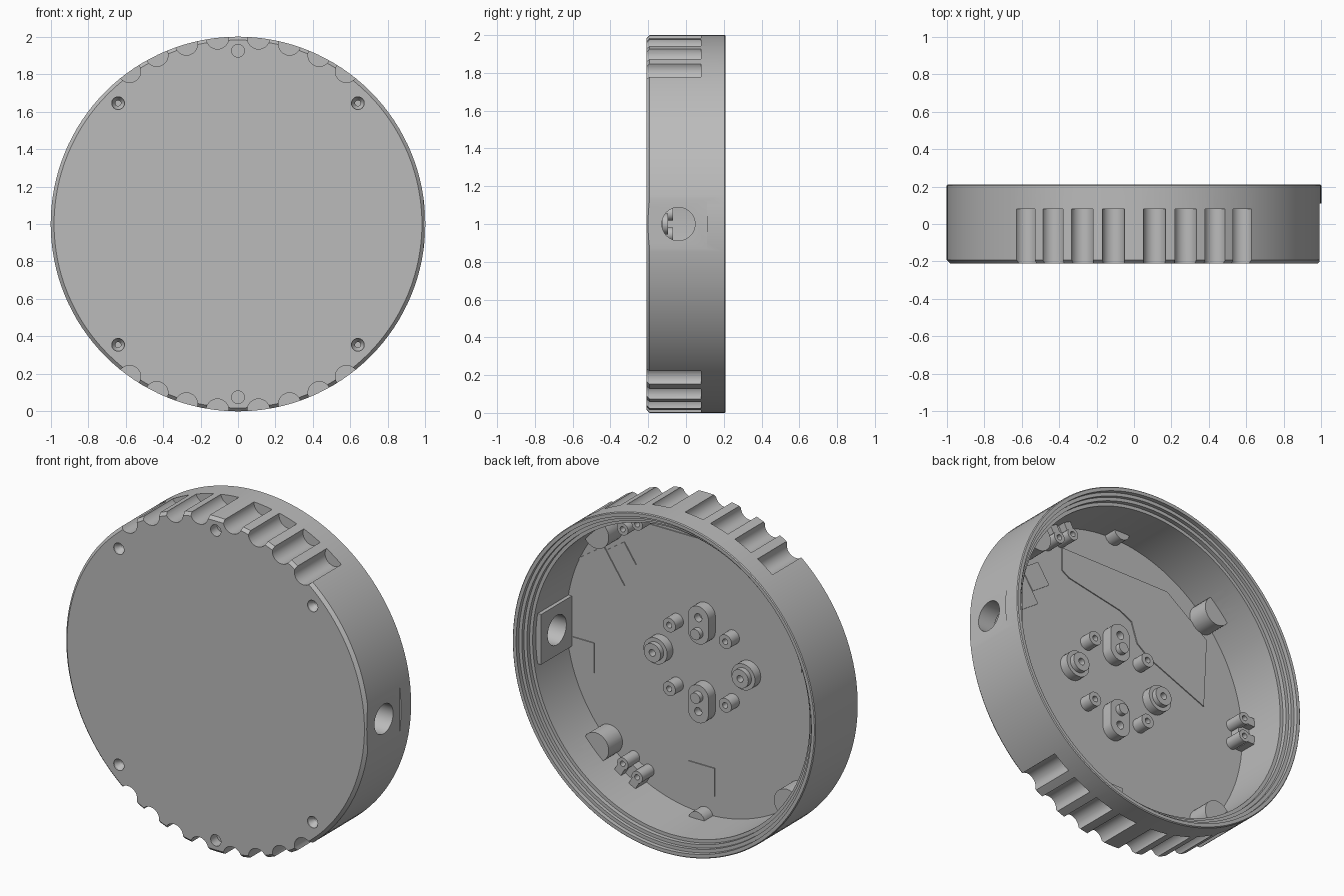
import bpy, bmesh, math
from mathutils import Matrix, Vector

cube = bpy.data.objects.get("Cube")
if cube:
    bpy.data.objects.remove(cube, do_unlink=True)

grey = bpy.data.materials.new("plain grey")
grey.use_nodes = True
colour = (0.5, 0.5, 0.5, 1)
grey.diffuse_color = colour
grey.node_tree.nodes["Principled BSDF"].inputs["Base Color"].default_value = colour

FRONT, FLOOR, BACK, MID = -0.21, -0.18, 0.21, 1.0
BASE = FLOOR - 0.01


def finish(name, bm):
    bmesh.ops.recalc_face_normals(bm, faces=bm.faces)
    mesh = bpy.data.meshes.new(name)
    bm.to_mesh(mesh)
    bm.free()
    mesh.materials.append(grey)
    ob = bpy.data.objects.new(name, mesh)
    bpy.context.collection.objects.link(ob)
    return ob


def lathe(name, profile, x=0, z=0, steps=32):
    """Turn a (radius, y) profile round an axis along y; z is measured from the disc centre."""
    bm = bmesh.new()
    verts = [bm.verts.new((r, y, 0)) for r, y in profile]
    edges = [bm.edges.new(p) for p in zip(verts, verts[1:])]
    bmesh.ops.spin(bm, geom=verts + edges, cent=(0, 0, 0), axis=(0, 1, 0),
                   angle=math.tau, steps=steps)
    bmesh.ops.remove_doubles(bm, verts=bm.verts, dist=1e-5)
    bmesh.ops.translate(bm, verts=bm.verts, vec=(x, 0, MID + z))
    return finish(name, bm)


def rod(name, r, y0, y1, x=0, z=0):
    return lathe(name, [(0, y0), (r, y0), (r, y1), (0, y1)], x, z)


def prism(name, points, y0, y1):
    """Extrude an (x, z) outline along y."""
    bm = bmesh.new()
    face = bm.faces.new([bm.verts.new((x, y0, MID + z)) for x, z in points])
    ext = bmesh.ops.extrude_face_region(bm, geom=[face])["geom"]
    bmesh.ops.translate(bm, vec=(0, y1 - y0, 0),
                        verts=[v for v in ext if isinstance(v, bmesh.types.BMVert)])
    return finish(name, bm)


def rect(w, h, x=0, z=0, turn=0):
    rot = Matrix.Rotation(turn, 2)
    corners = [(-w, -h), (w, -h), (w, h), (-w, h)]
    return [Vector((x, z)) + rot @ Vector(c) / 2 for c in corners]


def combine(target, tool, operation):
    mod = target.modifiers.new(operation, "BOOLEAN")
    mod.operation, mod.object, mod.solver = operation, tool, "EXACT"
    bpy.context.view_layer.objects.active = target
    bpy.ops.object.modifier_apply(modifier=mod.name)
    bpy.data.objects.remove(tool, do_unlink=True)


# Dished housing with a chamfered front edge and a stepped back rim
housing = lathe("housing", [
    (0, FRONT), (0.982, FRONT), (1, FRONT + 0.018), (1, BACK - 0.005), (0.995, BACK),
    (0.975, BACK), (0.975, 0.185), (0.955, 0.185), (0.955, 0.165), (0.935, 0.165),
    (0.935, 0.14), (0.915, 0.14), (0.915, FLOOR), (0, FLOOR)], steps=128)

# Inner wall lugs behind the screw holes, and the pad behind the side port
screws = [(sx * 0.64, sz * 0.645) for sx in (-1, 1) for sz in (-1, 1)]
pins = [(0, 0.925), (0, -0.925)]
for x, z in screws:
    combine(housing, rod("lug", 0.085, BASE, -0.05, x * 0.985, z * 0.985), "UNION")
for x, z in pins:
    combine(housing, rod("pin_lug", 0.053, BASE, -0.1, x, z), "UNION")
combine(housing, prism("port_pad", rect(0.07, 0.3, 0.915), BASE, 0.11), "UNION")

# Grip scallops along the top and bottom
for sz in (-1, 1):
    for sx in (-1, 1):
        for i in range(4):
            a = math.radians(6.3 + 9.7 * i)
            tool = rod("scallop", 0.06, -0.3, 0.08, sx * math.sin(a), sz * math.cos(a))
            combine(housing, tool, "DIFFERENCE")

# Countersunk screw holes and plain pin holes in the front
for x, z in screws:
    cone = [(0, -0.25), (0.034, -0.25), (0.034, FRONT + 0.01), (0.015, -0.17),
            (0.015, -0.12), (0, -0.12)]
    combine(housing, lathe("screw_hole", cone, x, z), "DIFFERENCE")
for x, z in pins:
    combine(housing, rod("pin_hole", 0.034, -0.25, -0.15, x, z), "DIFFERENCE")

# Flat and round port on the left side
combine(housing, prism("side_flat", rect(0.1, 0.27, 1.041), -0.3, 0.11), "DIFFERENCE")
bm = bmesh.new()
bmesh.ops.create_cone(bm, cap_ends=True, segments=48, radius1=0.088, radius2=0.088, depth=0.3,
                      matrix=Matrix.Translation((0.95, -0.04, MID))
                      @ Matrix.Rotation(math.pi / 2, 4, "Y"))
combine(housing, finish("side_port", bm), "DIFFERENCE")
parts = [housing]


def post(name, r, hole, top, x, z):
    profile = [(0, BASE), (r, BASE), (r, top), (hole, top), (hole, top - 0.05), (0, top - 0.05)]
    parts.append(lathe(name, profile, x, z))


# Small posts and stepped round bosses on the floor
for sx in (-1, 1):
    for sz in (-1, 1):
        post("small_post", 0.042, 0.017, -0.105, sx * 0.185, sz * 0.19)
    post("round_boss", 0.078, 0.045, -0.125, sx * 0.29, 0)
    post("boss_collar", 0.055, 0.02, -0.095, sx * 0.29, 0)

# Oblong bosses, each with a pin and a hole
for s in (-1, 1):
    outline = []
    for i in range(32):
        a = math.tau * (i + 0.5) / 32
        outline.append((0.068 * math.cos(a),
                        s * 0.235 + 0.068 * math.sin(a) + math.copysign(0.045, math.sin(a))))
    boss = prism("oblong_boss", outline, BASE, -0.115)
    combine(boss, rod("boss_hole", 0.024, -0.16, 0, 0, s * 0.28), "DIFFERENCE")
    parts.append(boss)
    parts.append(rod("boss_pin", 0.032, -0.13, -0.085, 0, s * 0.19))

# Three paired mounts against the wall
for deg in (60, 180, 300):
    a = math.radians(deg)
    out, side = Vector((math.cos(a), math.sin(a))), Vector((-math.sin(a), math.cos(a)))
    for t in (-0.055, 0.055):
        post("mount_post", 0.036, 0.016, -0.07, *(out * 0.84 + side * t))
        c = out * 0.9 + side * t
        parts.append(prism("mount_rib", rect(0.06, 0.05, *c, a), BASE, -0.075))
    parts.append(prism("mount_web", rect(0.09, 0.11, *(out * 0.885), a), BASE, -0.12))

# Thin raised areas on the floor
TOP = FLOOR + 0.006
board = [(0.36, 0.72), (0.36, 0.58), (0.31, 0.55), (-0.05, 0.48), (-0.13, 0.44),
         (-0.17, 0.32), (-0.25, 0.26), (-0.64, 0.1), (-0.66, 0.52), (-0.38, 0.72)]
pads = [board, rect(0.17, 0.17, 0.02, -0.71), rect(0.14, 0.18, 0.8, -0.18),
        rect(0.2, 0.24, 0.68, 0.35, -0.6), rect(0.14, 0.14, 0.55, 0.47, -0.6)]
for pts in pads:
    parts.append(prism("floor_pad", pts, FLOOR - 0.002, TOP))

bpy.ops.object.select_all(action="DESELECT")
for ob in parts:
    ob.select_set(True)
bpy.context.view_layer.objects.active = housing
bpy.ops.object.shade_smooth_by_angle(angle=math.radians(30))
